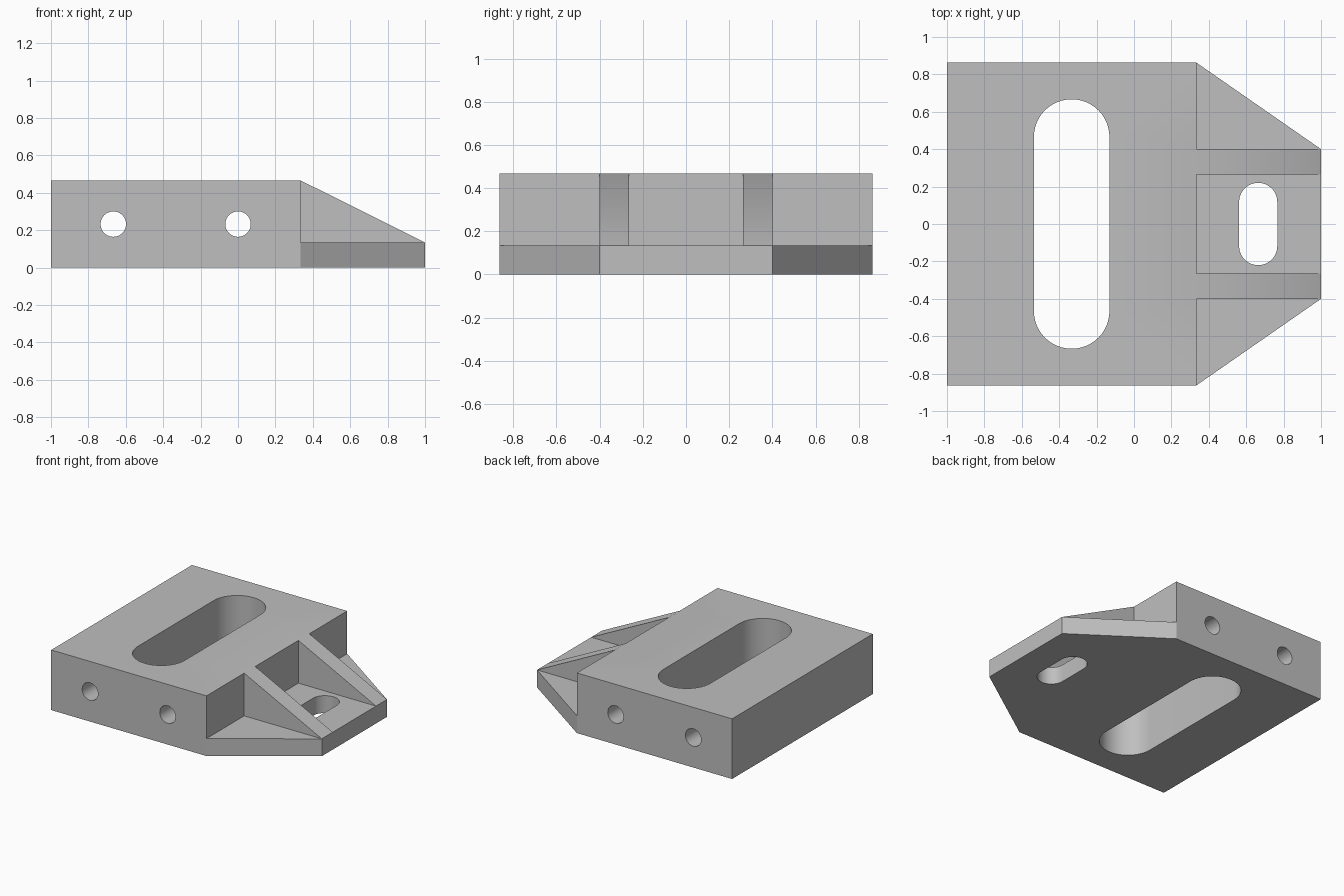
import bpy, bmesh, math
from mathutils import Matrix, Vector

cube = bpy.data.objects.get("Cube")
if cube:
    bpy.data.objects.remove(cube, do_unlink=True)

grey = bpy.data.materials.new("machined grey")
grey.use_nodes = True
COLOUR = (0.52, 0.52, 0.52, 1)
grey.diffuse_color = COLOUR
grey.node_tree.nodes["Principled BSDF"].inputs["Base Color"].default_value = COLOUR

# Main dimensions
STEP, HALF_W, TIP_W = 1 / 3, 0.863, 0.4
HEIGHT, PLATE = 0.467, 0.135
RIB_IN = 0.265


def prism(name, outline, axis, start, end):
    """Extrude a 2D outline: (x, y) along Z, or (x, z) along Y."""
    def place(u, v, w):
        return (u, v, w) if axis == "Z" else (u, w, v)
    bm = bmesh.new()
    face = bm.faces.new([bm.verts.new(place(u, v, start)) for u, v in outline])
    top = bmesh.ops.extrude_face_region(bm, geom=[face])["geom"]
    bmesh.ops.translate(bm, vec=Vector(place(0, 0, end - start)),
                        verts=[g for g in top if isinstance(g, bmesh.types.BMVert)])
    bmesh.ops.recalc_face_normals(bm, faces=bm.faces)
    mesh = bpy.data.meshes.new(name)
    bm.to_mesh(mesh)
    bm.free()
    mesh.materials.append(grey)
    obj = bpy.data.objects.new(name, mesh)
    bpy.context.collection.objects.link(obj)
    return obj


def slot(cx, cy, radius, straight, steps=24):
    """Outline of a round-ended slot along the second axis."""
    points = []
    for side in (1, -1):
        for i in range(steps + 1):
            a = math.pi * i / steps
            points.append((cx + side * radius * math.cos(a),
                           cy + side * (straight + radius * math.sin(a))))
    return points


def circle(cx, cy, radius, steps=40):
    return [(cx + radius * math.cos(math.tau * i / steps),
             cy + radius * math.sin(math.tau * i / steps)) for i in range(steps)]


def combine(body, tool, operation):
    """Apply a boolean to the body and discard the tool."""
    mod = body.modifiers.new(operation, "BOOLEAN")
    mod.operation, mod.object, mod.solver = operation, tool, "EXACT"
    graph = bpy.context.evaluated_depsgraph_get()
    mesh = bpy.data.meshes.new_from_object(body.evaluated_get(graph))
    body.modifiers.clear()
    body.data = mesh
    bpy.data.objects.remove(tool, do_unlink=True)


# Base plate with tapered tongue
body = prism("mounting_bracket",
             [(-1, -HALF_W), (STEP, -HALF_W), (1, -TIP_W), (1, TIP_W),
              (STEP, HALF_W), (-1, HALF_W)], "Z", 0, PLATE)

# Thick block on the plate
combine(body, prism("block", [(-1, -HALF_W), (STEP, -HALF_W), (STEP, HALF_W),
                              (-1, HALF_W)], "Z", PLATE, HEIGHT), "UNION")

# Two sloping ribs
for side in (-1, 1):
    rib = prism("rib", [(STEP, PLATE), (1, PLATE), (STEP, HEIGHT)], "Y",
                side * RIB_IN, side * TIP_W)
    combine(body, rib, "UNION")

# Long slot, small tongue slot and two cross holes
cutters = [
    prism("large_slot", slot(-STEP, 0, 0.202, 0.465), "Z", -0.1, 0.6),
    prism("small_slot", slot(0.664, 0, 0.102, 0.118), "Z", -0.1, 0.6),
    prism("left_hole", circle(0, 0.233, 0.068), "Y", -1, 1),
    prism("right_hole", circle(-2 * STEP, 0.233, 0.068), "Y", -1, 1),
]
for cutter in cutters:
    combine(body, cutter, "DIFFERENCE")

# Smooth bores, sharp machined edges
bpy.ops.object.select_all(action="DESELECT")
body.select_set(True)
bpy.context.view_layer.objects.active = body
bpy.ops.object.shade_smooth_by_angle(angle=math.radians(30))
